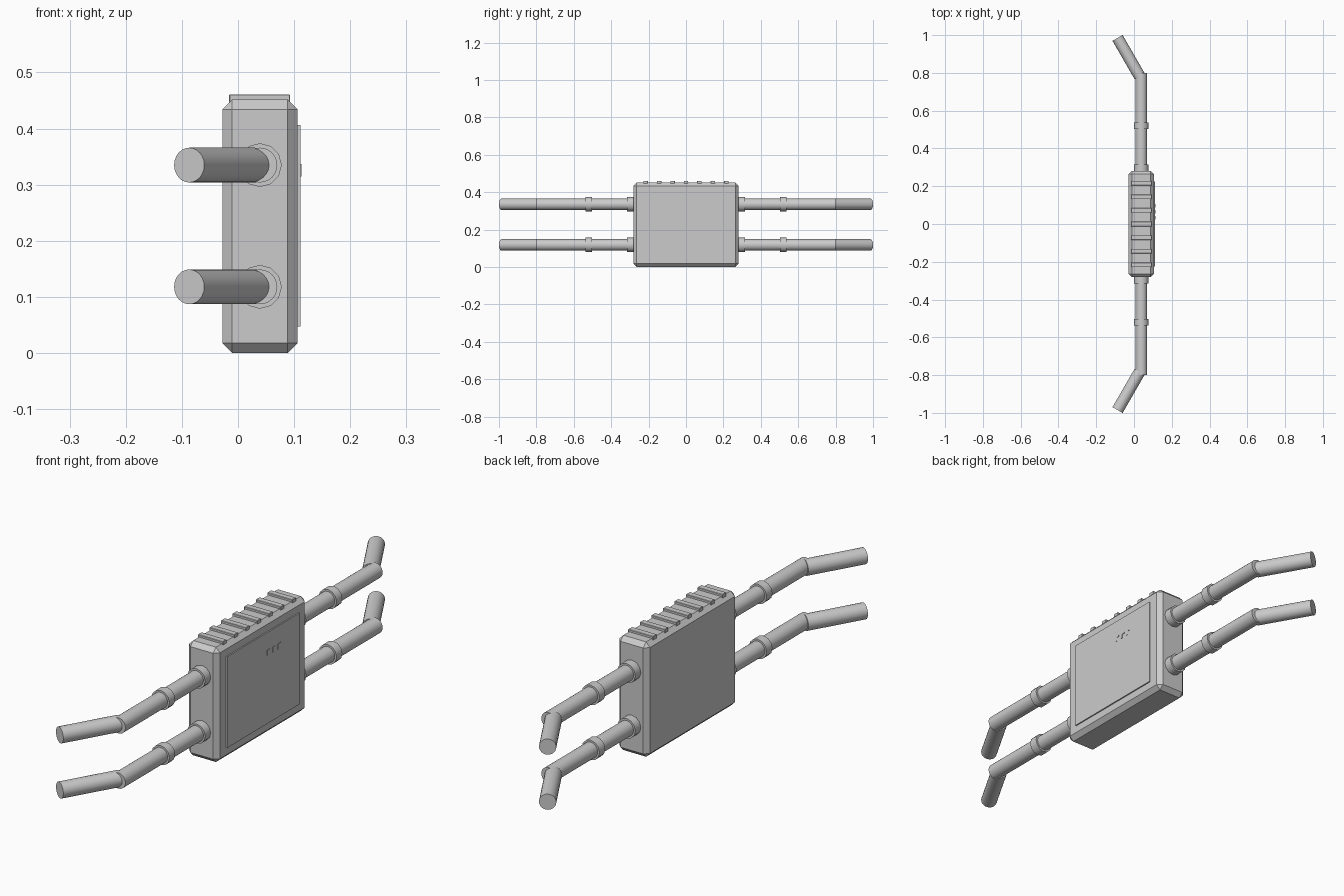
import bpy, bmesh, math
from mathutils import Vector

if "Cube" in bpy.data.objects:
    bpy.data.objects.remove(bpy.data.objects["Cube"])

metal = bpy.data.materials.new("light_grey_metal")
metal.diffuse_color = (0.6, 0.6, 0.6, 1)
metal.use_nodes = True
metal.node_tree.nodes["Principled BSDF"].inputs["Base Color"].default_value = metal.diffuse_color

CX = 0.039  # depth centre of the body and pipes


def finish(name, bm):
    mesh = bpy.data.meshes.new(name)
    bm.to_mesh(mesh)
    bm.free()
    mesh.materials.append(metal)
    ob = bpy.data.objects.new(name, mesh)
    bpy.context.collection.objects.link(ob)
    return ob


def box(name, lo, hi, bevel=0):
    lo, hi = Vector(lo), Vector(hi)
    bm = bmesh.new()
    bmesh.ops.create_cube(bm, size=1)
    for v in bm.verts:
        v.co = (lo + hi) / 2 + v.co * (hi - lo)
    if bevel:
        bmesh.ops.bevel(bm, geom=bm.edges[:], offset=bevel, segments=1,
                        profile=0.5, affect='EDGES')
    return finish(name, bm)


def tube(name, start, end, radius, sides):
    start, end = Vector(start), Vector(end)
    axis = end - start
    bm = bmesh.new()
    bmesh.ops.create_cone(bm, cap_ends=True, segments=sides, radius1=radius,
                          radius2=radius, depth=axis.length)
    rot = axis.to_track_quat('Z', 'Y')
    for v in bm.verts:
        v.co = rot @ v.co + (start + end) / 2
    for f in bm.faces:
        f.smooth = len(f.verts) == 4
    for e in bm.edges:  # crisp rims
        e.smooth = all(len(f.verts) == 4 for f in e.link_faces)
    return finish(name, bm)


# Chamfered body and its raised face panel
box("body", (-0.028, -0.281, 0), (0.106, 0.281, 0.452), 0.0175)
box("face_panel", (0.10, -0.225, 0.047), (0.111, 0.225, 0.406))

# Small indicator ticks on the panel
for i in range(3):
    y = 0.028 + i * 0.032
    box(f"indicator_{i}", (0.110, y - 0.005, 0.315), (0.113, y + 0.002, 0.337))
    box(f"indicator_tab_{i}", (0.110, y, 0.331), (0.113, y + 0.014, 0.337))

# Cooling ribs on top
for i in range(7):
    y = (i - 3) * 0.072
    box(f"top_rib_{i}", (-0.016, y - 0.012, 0.445), (0.093, y + 0.012, 0.461), 0.0015)

# Pipes: straight run, bent end and two collars on each side, at two heights
for level, z in (("lower", 0.118), ("upper", 0.335)):
    for side, s in (("front", -1), ("back", 1)):
        tag = f"{level}_{side}"
        tube("pipe_" + tag, (CX, s * 0.25, z), (CX, s * 0.80, z), 0.031, 24)
        tube("bent_end_" + tag, (0.030, s * 0.782, z), (-0.087, s * 0.985, z), 0.031, 24)
        tube("inner_collar_" + tag, (CX, s * 0.27, z), (CX, s * 0.315, z), 0.039, 12)
        tube("outer_collar_" + tag, (CX, s * 0.502, z), (CX, s * 0.538, z), 0.039, 12)
